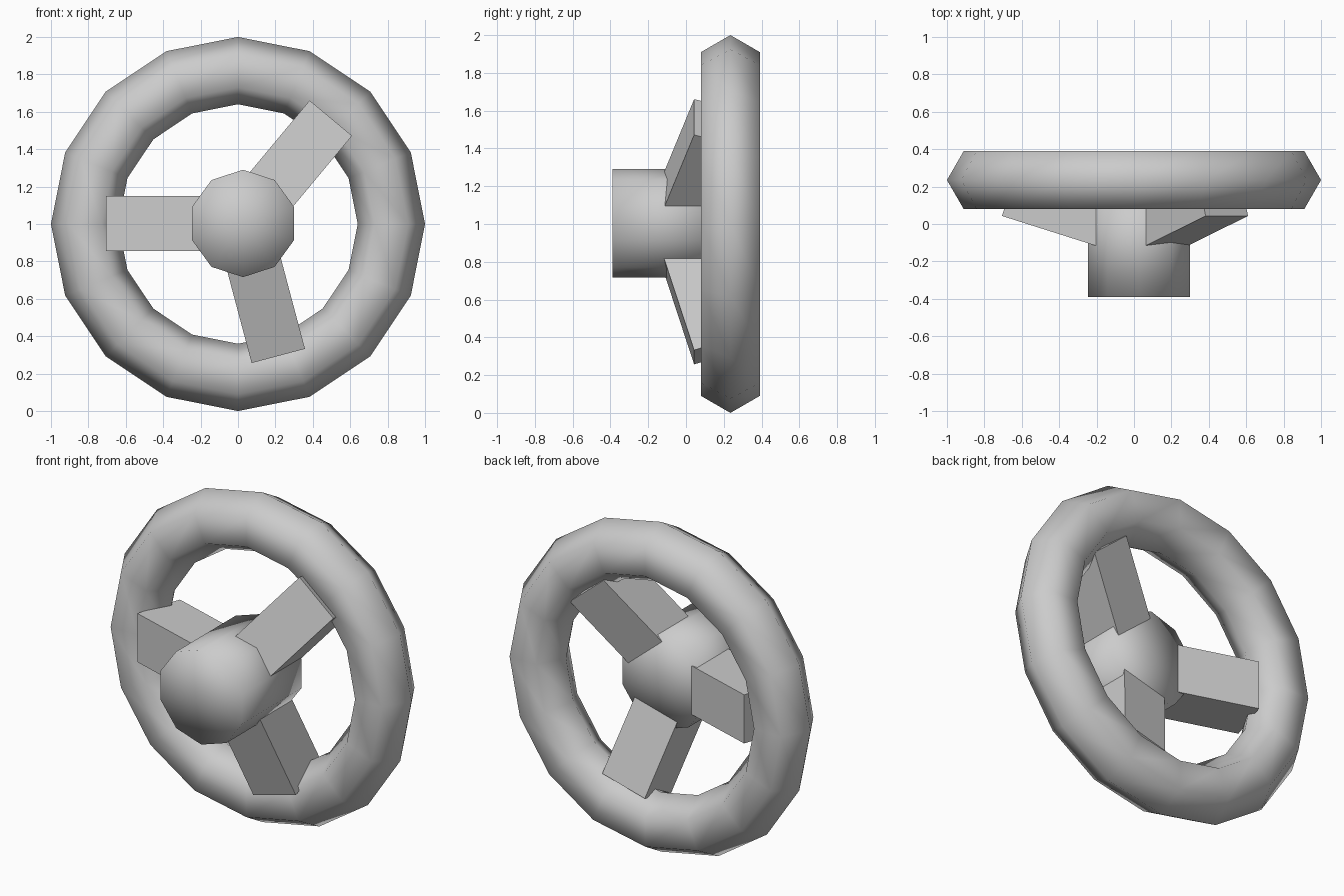
import bpy
from math import radians, pi
from mathutils import Matrix, Vector

if "Cube" in bpy.data.objects:
    bpy.data.objects.remove(bpy.data.objects["Cube"])

HUB = Vector((0.027, 0, 1.003))   # hub axis runs along y

# rim: six-sided tube in sixteen segments
bpy.ops.mesh.primitive_torus_add(major_segments=16, minor_segments=6,
                                 major_radius=0.82, minor_radius=0.18,
                                 location=(0, 0.235, 1), rotation=(pi / 2, 0, 0))
bpy.context.object.name = "rim"
bpy.ops.object.shade_smooth()

# hub: ten-sided drum, smooth shaded over its caps
front, back = -0.39, 0.18
bpy.ops.mesh.primitive_cylinder_add(vertices=10, radius=0.287, depth=back - front,
                                    end_fill_type='TRIFAN',
                                    location=(HUB.x, (front + back) / 2, HUB.z),
                                    rotation=(pi / 2, 0, 0))
bpy.context.object.name = "hub"
bpy.ops.object.shade_smooth()


# spokes: square bars leaning back from the hub to the rim
def spoke(name, angle, length=0.66, width=0.295, lean=radians(17.6)):
    bpy.ops.mesh.primitive_cube_add(size=1)
    ob = bpy.context.object
    ob.name = name
    # put the outer front edge at the local origin, bar running inwards
    ob.data.transform(Matrix.Diagonal((length, width, width, 1))
                      @ Matrix.Translation((-0.5, 0.5, 0)))
    ob.data.transform(Matrix.Translation((0.733, 0.043, 0))
                      @ Matrix.Rotation(lean, 4, 'Z'))
    ob.matrix_world = Matrix.Translation(HUB) @ Matrix.Rotation(-radians(angle), 4, 'Y')


spoke("spoke_left", 180)
spoke("spoke_upper_right", 50.2)
spoke("spoke_lower_right", -75.1)
